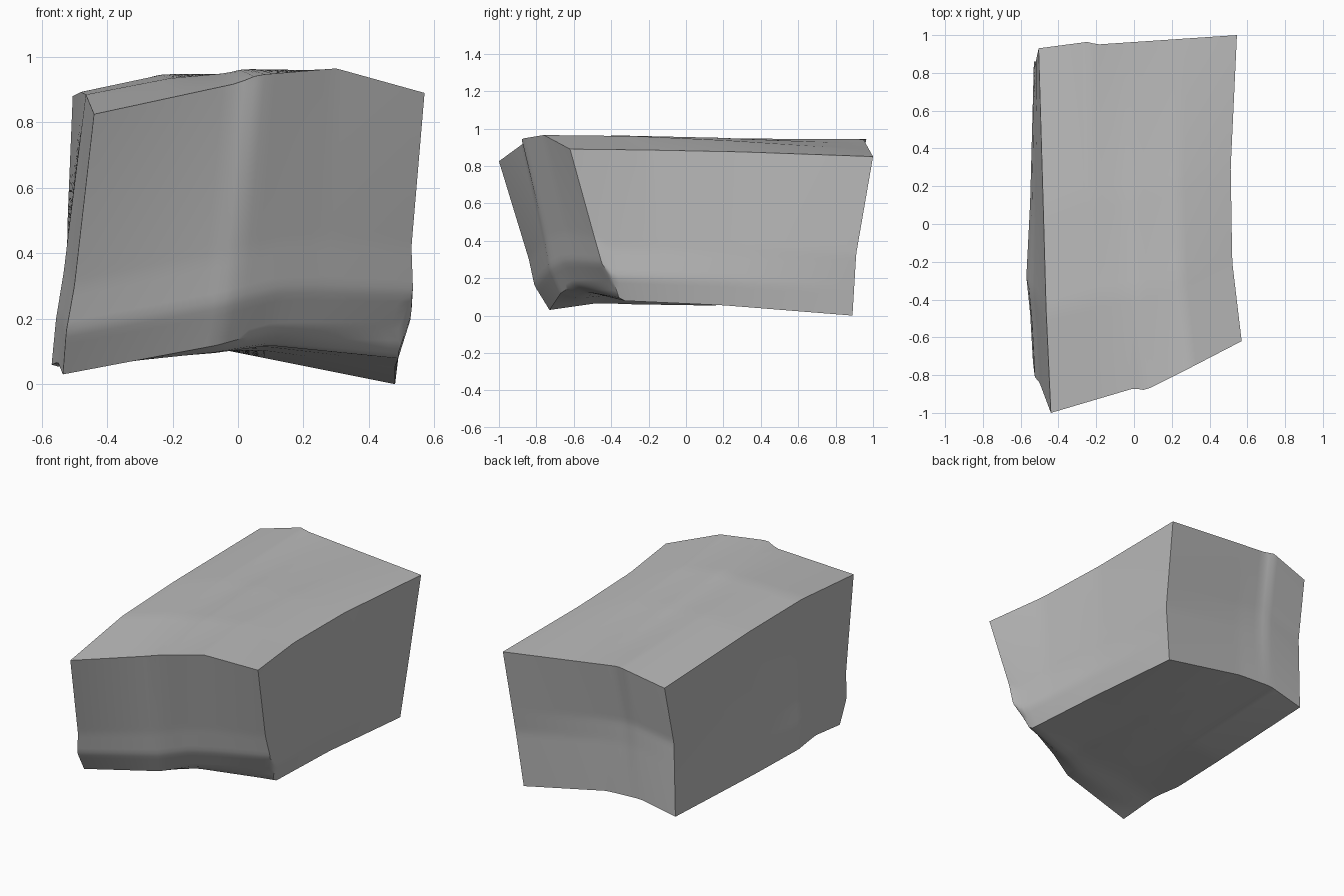
import bpy
import bmesh
import math
from mathutils import Vector

old_cube = bpy.data.objects.get("Cube")
if old_cube:
    bpy.data.objects.remove(old_cube, do_unlink=True)

STEPS = 32

# Corners: front/back, left/right on the x axis, top/bottom
corners = {
    "front_left_top": (-.44, -1, .825), "front_right_top": (.57, -.62, .89),
    "front_left_low": (-.535, -.73, .03), "front_right_low": (.49, -.40, .17),
    "back_left_top": (-.505, .93, .88), "back_right_top": (.545, 1, .85),
    "back_left_low": (-.53, .86, .07), "back_right_low": (.48, .89, 0),
}

# Chipped edges: points each edge passes through between its two corners
edges = {
    ("front_left_top", "front_right_top"): [(0, -.87, .92), (.06, -.88, .945), (.3, -.76, .965)],
    ("front_left_low", "front_right_low"): [(-.06, -.67, .12), (.1, -.6, .165)],
    ("front_left_low", "front_left_top"): [(-.525, -.81, .16), (-.5, -.84, .3)],
    ("front_right_low", "front_right_top"): [(.535, -.45, .28), (.53, -.49, .42)],
    ("back_left_top", "back_right_top"): [(-.24, .965, .945), (-.2, .95, .94)],
    ("back_left_low", "back_right_low"): [(-.3, .87, .12), (-.07, .87, .11)],
    ("back_left_low", "back_left_top"): [(-.52, .86, .52)],
    ("back_right_low", "back_right_top"): [(.52, .91, .33)],
    ("front_left_top", "back_left_top"): [(-.465, -.46, .885), (-.48, .08, .893)],
    ("front_right_top", "back_right_top"): [(.52, -.2, .885), (.512, .3, .875)],
    ("front_left_low", "back_left_low"): [(-.55, -.47, .067), (-.57, -.28, .06), (-.55, .11, .054)],
    ("front_right_low", "back_right_low"): [(.49, -.35, .08), (.48, .2, .055)],
}


def rail(start, end):
    """Sample one chipped edge evenly along its length."""
    points = [Vector(p) for p in (corners[start], *edges[start, end], corners[end])]
    lengths = [(b - a).length for a, b in zip(points, points[1:])]
    samples = []
    for i in range(STEPS + 1):
        distance = sum(lengths) * i / STEPS
        for a, b, length in zip(points, points[1:], lengths):
            if distance <= length or b is points[-1]:
                samples.append(a.lerp(b, min(distance / length, 1)))
                break
            distance -= length
    return samples


def add_patch(bm, c00, c10, c01, c11):
    """Span a blended surface between four edges."""
    low, high = rail(c00, c10), rail(c01, c11)
    near, far = rail(c00, c01), rail(c10, c11)
    grid = []
    for j in range(STEPS + 1):
        v = j / STEPS
        row = []
        for i in range(STEPS + 1):
            u = i / STEPS
            flat = low[0].lerp(low[-1], u).lerp(high[0].lerp(high[-1], u), v)
            point = low[i].lerp(high[i], v) + near[j].lerp(far[j], u) - flat
            row.append(bm.verts.new(point))
        grid.append(row)
    for a, b in zip(grid, grid[1:]):
        for i in range(STEPS):
            bm.faces.new((a[i], a[i + 1], b[i + 1], b[i]))


# Six sides of the block
bm = bmesh.new()
for side in ("front", "back"):
    add_patch(bm, side + "_left_low", side + "_right_low", side + "_left_top", side + "_right_top")
for side in ("left", "right"):
    add_patch(bm, f"front_{side}_low", f"back_{side}_low", f"front_{side}_top", f"back_{side}_top")
for side in ("low", "top"):
    add_patch(bm, f"front_left_{side}", f"front_right_{side}", f"back_left_{side}", f"back_right_{side}")
bmesh.ops.remove_doubles(bm, verts=bm.verts, dist=.0005)
bmesh.ops.recalc_face_normals(bm, faces=bm.faces)

mesh = bpy.data.meshes.new("stone_block")
bm.to_mesh(mesh)
bm.free()
block = bpy.data.objects.new("stone_block", mesh)
bpy.context.collection.objects.link(block)

# Plain grey stone
stone = bpy.data.materials.new("grey_stone")
stone.use_nodes = True
grey = (.5, .5, .5, 1)
stone.diffuse_color = grey
stone.node_tree.nodes["Principled BSDF"].inputs["Base Color"].default_value = grey
mesh.materials.append(stone)

# Soft faces with crisp block edges
bpy.ops.object.select_all(action="DESELECT")
block.select_set(True)
bpy.context.view_layer.objects.active = block
bpy.ops.object.shade_smooth_by_angle(angle=math.radians(35))
